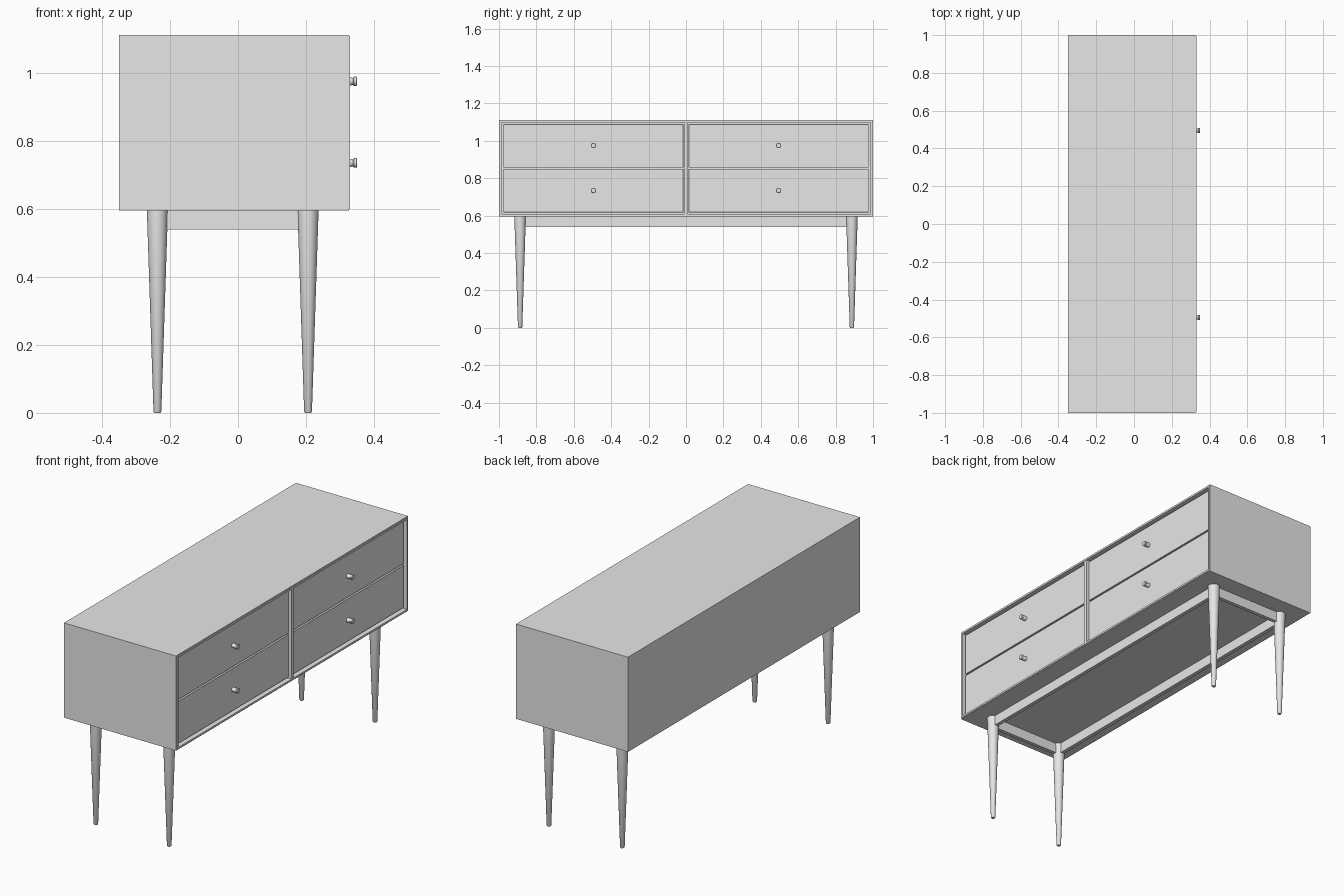
import bpy, bmesh
from mathutils import Matrix

cube = bpy.data.objects.get("Cube")
if cube:
    bpy.data.objects.remove(cube, do_unlink=True)

grey = bpy.data.materials.new("light_grey")
grey.use_nodes = True
grey.diffuse_color = (0.8, 0.8, 0.8, 1)
grey.node_tree.nodes["Principled BSDF"].inputs["Base Color"].default_value = grey.diffuse_color

BACK, FRONT = -0.35, 0.33       # the drawers face +x
BOTTOM, TOP = 0.595, 1.112
WALL, GAP = 0.018, 0.005
LEG_X, LEG_Y = (-0.237, 0.206), 0.887


def finish(name, bm, smooth=False):
    bmesh.ops.recalc_face_normals(bm, faces=bm.faces)
    mesh = bpy.data.meshes.new(name)
    bm.to_mesh(mesh)
    bm.free()
    mesh.materials.append(grey)
    obj = bpy.data.objects.new(name, mesh)
    bpy.context.collection.objects.link(obj)
    if smooth:
        bpy.ops.object.select_all(action="DESELECT")
        obj.select_set(True)
        bpy.context.view_layer.objects.active = obj
        bpy.ops.object.shade_smooth_by_angle(angle=0.6)
    return obj


def box_mesh(low, high):
    bm = bmesh.new()
    size = [h - l for l, h in zip(low, high)]
    mid = [(h + l) / 2 for l, h in zip(low, high)]
    bmesh.ops.create_cube(bm, size=1, matrix=Matrix.Translation(mid) @ Matrix.Diagonal((*size, 1)))
    return bm


def box(name, low, high, bevel=0):
    bm = box_mesh(low, high)
    if bevel:
        bmesh.ops.bevel(bm, geom=bm.edges[:], offset=bevel, segments=1, affect="EDGES")
    return finish(name, bm)


def lathe(name, profile, location, along_x=False, sides=32):
    """Turn a (radius, height) profile into a closed solid."""
    bm = bmesh.new()
    rings = []
    for radius, height in profile:
        ring = bmesh.ops.create_circle(bm, segments=sides, radius=radius,
                                       matrix=Matrix.Translation((0, 0, height)))["verts"]
        rings.append(ring)
    for a, b in zip(rings, rings[1:]):
        for i in range(sides):
            j = (i + 1) % sides
            bm.faces.new((a[i], a[j], b[j], b[i]))
    bm.faces.new(rings[0])
    bm.faces.new(rings[-1])
    if along_x:
        bm.transform(Matrix.Rotation(1.570796, 4, "Y"))
    bm.transform(Matrix.Translation(location))
    return finish(name, bm, smooth=True)


# Cabinet shell: softened front rim and a hollow for the drawers
bm = box_mesh((BACK, -1, BOTTOM), (FRONT, 1, TOP))
front = max(bm.faces, key=lambda f: f.calc_center_median().x)
bmesh.ops.bevel(bm, geom=front.edges[:], offset=0.004, segments=2, affect="EDGES")
bm.normal_update()
front = max(bm.faces, key=lambda f: f.normal.x * f.calc_area())
bmesh.ops.inset_region(bm, faces=[front], thickness=WALL - 0.004)
hollow = bmesh.ops.extrude_face_region(bm, geom=[front])
bmesh.ops.translate(bm, vec=(-0.05, 0, 0),
                    verts=[v for v in hollow["geom"] if isinstance(v, bmesh.types.BMVert)])
if front.is_valid:
    bmesh.ops.delete(bm, geom=[front], context="FACES_ONLY")
finish("cabinet_shell", bm)

# Upright between the two drawer columns
box("centre_divider", (0.27, -0.009, BOTTOM + 0.01), (FRONT - 0.002, 0.009, TOP - 0.01))

# Drawers with turned knobs
middle = (BOTTOM + TOP) / 2
rows = {"lower": (BOTTOM + WALL + GAP, middle - 0.004, 0.735),
        "upper": (middle + 0.004, TOP - WALL - GAP, 0.975)}
knob = [(0.012, 0), (0.012, 0.018), (0.0105, 0.021), (0.0105, 0.024),
        (0.014, 0.027), (0.014, 0.034), (0.012, 0.036)]
for side, sign in (("left", 1), ("right", -1)):
    y0, y1 = sorted((sign * (0.009 + GAP), sign * (1 - WALL - GAP)))
    for row, (z0, z1, knob_z) in rows.items():
        box(f"{row}_drawer_{side}", (0.27, y0, z0), (0.316, y1, z1), bevel=0.001)
        lathe(f"{row}_knob_{side}", knob, (0.314, sign * 0.495, knob_z), along_x=True)

# Tapered legs
taper = [(0.009, 0), (0.0115, 0.004), (0.031, BOTTOM)]
for x, place in zip(LEG_X, ("back", "front")):
    for y, side in ((-LEG_Y, "right"), (LEG_Y, "left")):
        lathe(f"{place}_leg_{side}", taper, (x, y, 0))

# Rails joining the legs under the cabinet
RAIL, RAIL_Z = 0.01, 0.54
for x, place in zip(LEG_X, ("back", "front")):
    box(f"{place}_rail", (x - RAIL, -LEG_Y, RAIL_Z), (x + RAIL, LEG_Y, BOTTOM))
for y, side in ((-LEG_Y, "right"), (LEG_Y, "left")):
    box(f"end_rail_{side}", (LEG_X[0], y - RAIL, RAIL_Z), (LEG_X[1], y + RAIL, BOTTOM))
